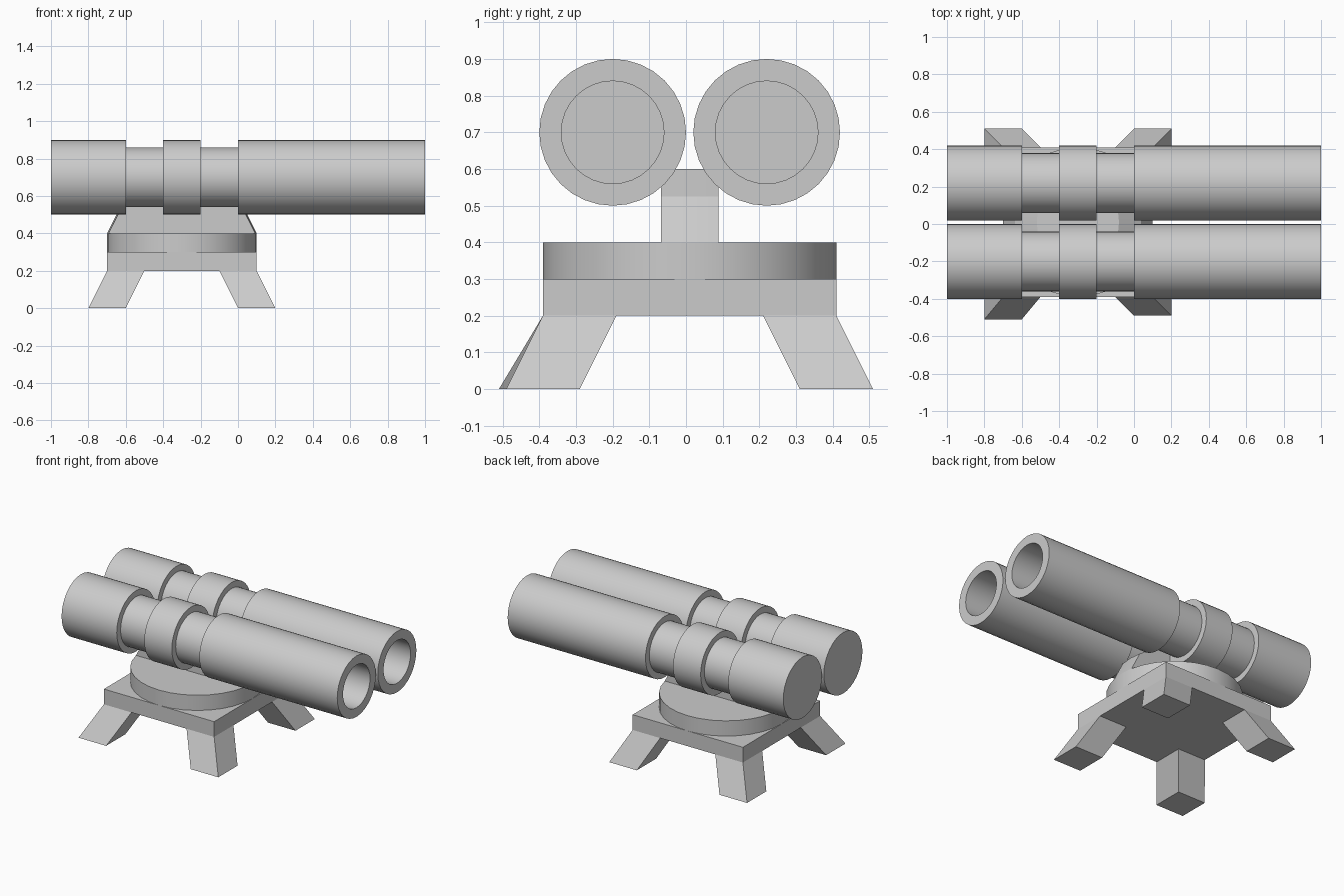
import bpy, bmesh, math

if "Cube" in bpy.data.objects:
    bpy.data.objects.remove(bpy.data.objects["Cube"])

CX, CY = -0.3, 0.01   # centre of the stand
SEG = 32


def finish(name, bm, smooth=False):
    bmesh.ops.recalc_face_normals(bm, faces=bm.faces)
    mesh = bpy.data.meshes.new(name)
    bm.to_mesh(mesh)
    bm.free()
    ob = bpy.data.objects.new(name, mesh)
    bpy.context.collection.objects.link(ob)
    if smooth:
        bpy.ops.object.select_all(action='DESELECT')
        bpy.context.view_layer.objects.active = ob
        ob.select_set(True)
        bpy.ops.object.shade_smooth_by_angle(angle=math.radians(30))
    return ob


def loft(name, rings, smooth=False):
    """Skin a list of equal-length point rings and cap both ends."""
    bm = bmesh.new()
    loops = [[bm.verts.new(p) for p in ring] for ring in rings]
    for a, b in zip(loops, loops[1:]):
        for i in range(len(a)):
            j = (i + 1) % len(a)
            bm.faces.new((a[i], a[j], b[j], b[i]))
    bm.faces.new(loops[0])
    bm.faces.new(loops[-1])
    return finish(name, bm, smooth)


def circle(r):
    return [(r * math.cos(2 * math.pi * i / SEG), r * math.sin(2 * math.pi * i / SEG))
            for i in range(SEG)]


def rect(x0, x1, y0, y1, z):
    return [(x0, y0, z), (x1, y0, z), (x1, y1, z), (x0, y1, z)]


# Twin barrels: (x, radius) profile with two grooves and a blind bore
profile = [(-1, .2), (-.6, .2), (-.6, .16), (-.4, .16), (-.4, .2), (-.2, .2),
           (-.2, .16), (0, .16), (0, .2), (1, .2), (1, .14), (0, .14)]
for name, y in (("front_barrel", -0.2), ("rear_barrel", 0.22)):
    loft(name, [[(x, y + a, 0.7 + b) for a, b in circle(r)] for x, r in profile], True)

# Round turntable
loft("turntable", [[(CX + a, CY + b, z) for a, b in circle(0.4)] for z in (0.3, 0.4)], True)

# Tapered post with gently rounded ends
w = 0.4 * math.sin(2 * math.pi / SEG)
loft("post", [[(CX + x, CY + y, z) for x, y in
               ((-h, 0), (-h + .008, -w), (h - .008, -w), (h, 0), (h - .008, w), (-h + .008, w))]
              for z, h in ((0.4, 0.4), (0.525, 0.337), (0.6, 0.22))], True)

# Square base plate
loft("base_plate", [rect(CX - .4, CX + .4, CY - .4, CY + .4, z) for z in (0.2, 0.3)])

# Four splayed legs
for sx, nx in ((-1, "left"), (1, "right")):
    for sy, ny in ((-1, "front"), (1, "rear")):
        x, y = CX + sx * 0.3, CY + sy * 0.3
        dx = sx * 0.1
        dy = -0.12 if (sx, sy) == (-1, -1) else sy * 0.1
        top = rect(x - .1, x + .1, y - .1, y + .1, 0.2)
        loft(f"{ny}_{nx}_leg", [[(px + dx, py + dy, 0) for px, py, _ in top], top])
